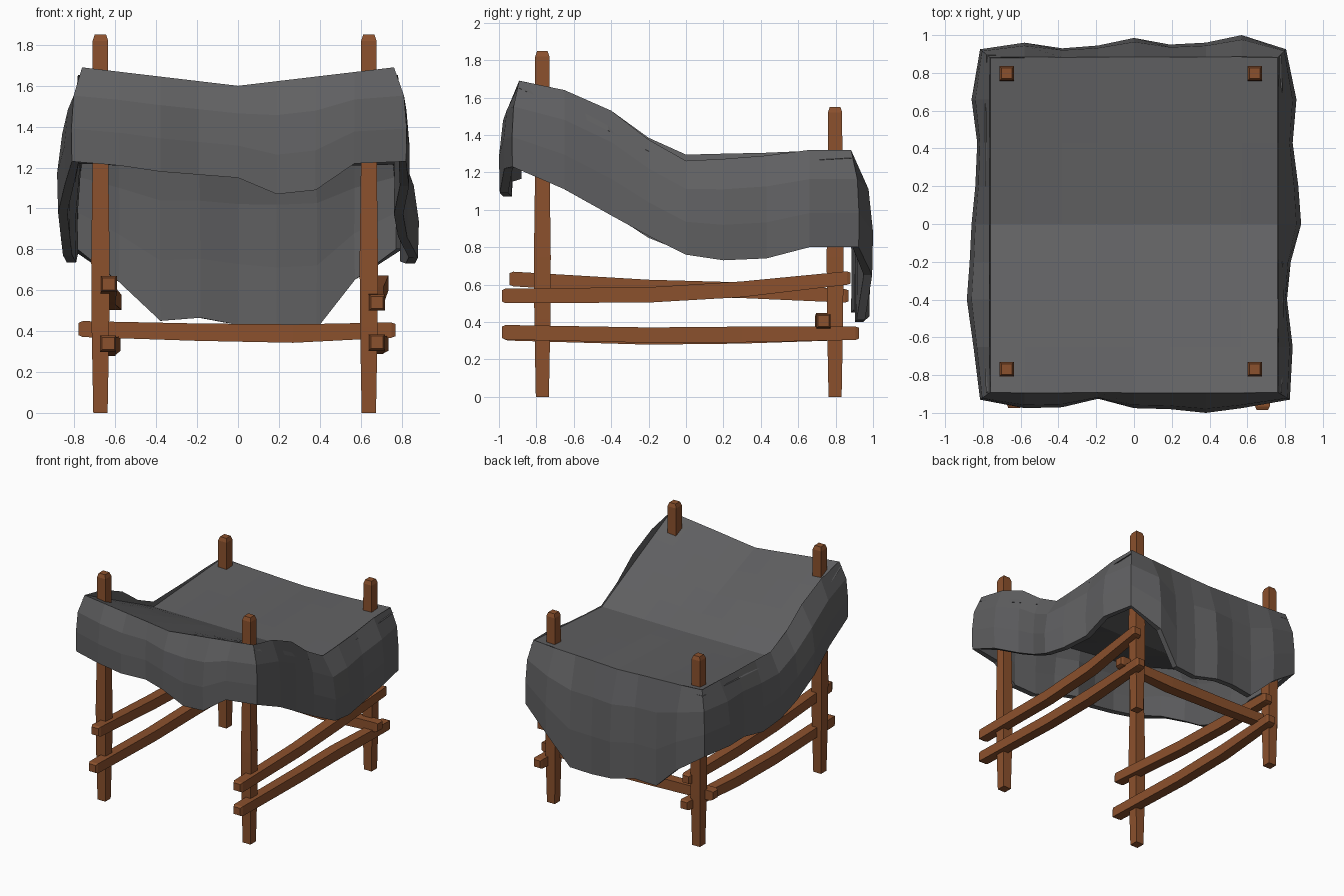
import bpy, bmesh
from mathutils import Vector

if "Cube" in bpy.data.objects:
    bpy.data.objects.remove(bpy.data.objects["Cube"])


def material(name, rgb):
    m = bpy.data.materials.new(name)
    m.diffuse_color = (*rgb, 1)
    m.use_nodes = True
    m.node_tree.nodes["Principled BSDF"].inputs["Base Color"].default_value = m.diffuse_color
    return m


WOOD = material("brown wood", (0.26, 0.082, 0.026))
CLOTH = material("dark grey cloth", (0.118, 0.118, 0.122))


def finish(bm, name, mat):
    bmesh.ops.recalc_face_normals(bm, faces=bm.faces)
    me = bpy.data.meshes.new(name)
    bm.to_mesh(me)
    bm.free()
    me.materials.append(mat)
    ob = bpy.data.objects.new(name, me)
    bpy.context.collection.objects.link(ob)
    return ob


def beam(name, axis, stations):
    """Square timber through stations of (x, y, z, width), running along axis."""
    bm = bmesh.new()
    u, v = [Vector([float(i == k) for i in range(3)]) for k in range(3) if k != axis]
    rings = []
    for x, y, z, w in stations:
        c = Vector((x, y, z))
        rings.append([bm.verts.new(c + (u * a + v * b) * w / 2)
                      for a, b in ((-1, -1), (1, -1), (1, 1), (-1, 1))])
    for r, s in zip(rings, rings[1:]):
        for i in range(4):
            bm.faces.new((r[i], r[(i + 1) % 4], s[(i + 1) % 4], s[i]))
    bm.faces.new(rings[0])
    bm.faces.new(rings[-1])
    return finish(bm, name, WOOD)


# Four posts, slightly swollen in the middle, with chamfered tops
for side, x in (("left", -0.673), ("right", 0.64)):
    for end, y, h in (("front", -0.768, 1.85), ("back", 0.797, 1.55)):
        beam(f"{end}_{side}_post", 2, [
            (x, y, 0, 0.07), (x, y, 0.42, 0.086), (x, y, 0.75, 0.09),
            (x, y, 1.2, 0.078), (x, y, h - 0.03, 0.076), (x, y, h, 0.056)])

# Side rails: (name, front x, z), (middle x, z), (back x, z), front y, back y
for name, f, m, b, y0, y1 in (
        ("upper_left_rail", (-0.632, 0.63), (-0.64, 0.585), (-0.605, 0.54), -0.945, 0.87),
        ("lower_left_rail", (-0.635, 0.34), (-0.64, 0.32), (-0.61, 0.34), -0.975, 0.9),
        ("upper_right_rail", (0.68, 0.54), (0.67, 0.545), (0.70, 0.635), -0.985, 0.88),
        ("lower_right_rail", (0.68, 0.345), (0.67, 0.33), (0.70, 0.34), -0.985, 0.925)):
    beam(name, 1, [(f[0], y0, f[1], 0.06), (f[0], y0 + 0.02, f[1], 0.078),
                   (m[0], -0.2, m[1], 0.082), (m[0], 0.3, (m[1] * 2 + b[1]) / 3, 0.084),
                   (b[0], y1 - 0.02, b[1], 0.072), (b[0], y1, b[1], 0.058)])

# Cross rail at the back
beam("back_cross_rail", 0, [(-0.78, 0.735, 0.41, 0.06), (-0.76, 0.735, 0.41, 0.078),
                            (-0.2, 0.735, 0.395, 0.085), (0.27, 0.735, 0.388, 0.09),
                            (0.75, 0.735, 0.405, 0.075), (0.77, 0.735, 0.405, 0.06)])

# Cloth: flat sheet creased at y = 0, with a side rim standing a little proud of it
XS = [-0.76, -0.58, -0.38, -0.19, 0, 0.19, 0.38, 0.57, 0.76]
YS = [-0.89, -0.65, -0.4, -0.2, 0, 0.2, 0.43, 0.66, 0.88]
RIM_RIGHT = [1.69, 1.64, 1.53, 1.375, 1.262, 1.272, 1.29, 1.32, 1.32]
RIM_LEFT = [1.69, 1.64, 1.53, 1.385, 1.295, 1.30, 1.305, 1.315, 1.32]
# Hanging flaps: outward reach and hem height at the inner stations of each side
FRONT = [(0.975, 1.21), (0.97, 1.18), (0.925, 1.165), (0.975, 1.15),
         (0.98, 1.07), (1.0, 1.09), (0.975, 1.22)]
BACK = [(0.96, 0.64), (0.93, 0.45), (0.945, 0.465), (0.985, 0.43),
        (0.95, 0.40), (0.96, 0.41), (1.0, 0.65)]
RIGHT = [(0.84, 1.11), (0.81, 0.97), (0.83, 0.86), (0.885, 0.76),
         (0.87, 0.73), (0.84, 0.74), (0.86, 0.80)]
LEFT = [(0.85, 1.12), (0.885, 0.98), (0.87, 0.85), (0.86, 0.77),
        (0.84, 0.735), (0.83, 0.78), (0.86, 0.80)]


def sheet_z(x, y):
    edge, mid = (1.69, 1.60) if y < 0 else (1.315, 1.285)
    t = abs(y) / 0.89
    edge, mid = 1.255 + (edge - 1.255) * t, 1.25 + (mid - 1.25) * t
    return mid + (edge - mid) * abs(x) / 0.76


bm = bmesh.new()
top = [[bm.verts.new((x, y, sheet_z(x, y))) for x in XS] for y in YS]
for j in range(8):
    for i in range(8):
        bm.faces.new((top[j][i], top[j][i + 1], top[j + 1][i + 1], top[j + 1][i]))

# Walk the rim anticlockwise: each entry is (sheet vertex, rim height, hem target)
rim = []


def add(j, i, target):
    v = top[j][i]
    z = RIM_LEFT[j] if i == 0 else RIM_RIGHT[j] if i == 8 else v.co.z
    rim.append((v, z, Vector(target)))


add(0, 0, (-0.815, -0.93, 1.23))
for i, (r, h) in enumerate(FRONT, 1):
    add(0, i, (XS[i], -r, h))
add(0, 8, (0.825, -0.93, 1.23))
for j, (r, h) in enumerate(RIGHT, 1):
    add(j, 8, (r, YS[j], h))
add(8, 8, (0.805, 0.925, 0.80))
for i in range(7, 0, -1):
    add(8, i, (XS[i], BACK[i - 1][0], BACK[i - 1][1]))
add(8, 0, (-0.815, 0.925, 0.80))
for j in range(7, 0, -1):
    add(j, 0, (-LEFT[j - 1][0], YS[j], LEFT[j - 1][1]))

# Drop rows from the rim: (share of drop, share of outward reach)
last = [v for v, _, _ in rim]
for drop, reach in ((0, 0.05), (0.3, 0.8), (0.65, 1.0), (1.0, 0.96)):
    row = [bm.verts.new((v.co.x + (t.x - v.co.x) * reach, v.co.y + (t.y - v.co.y) * reach,
                         z + (t.z - z) * drop)) for v, z, t in rim]
    n = len(row)
    for k in range(n):
        bm.faces.new((last[k], row[k], row[(k + 1) % n], last[(k + 1) % n]))
    last = row

canopy = finish(bm, "cloth_canopy", CLOTH)
# Make sure the outside of the cloth faces up and out before thickening inwards
if canopy.data.polygons[0].normal.z < 0:
    canopy.data.flip_normals()
mod = canopy.modifiers.new("thickness", 'SOLIDIFY')
mod.thickness = 0.045
mod.offset = -1
